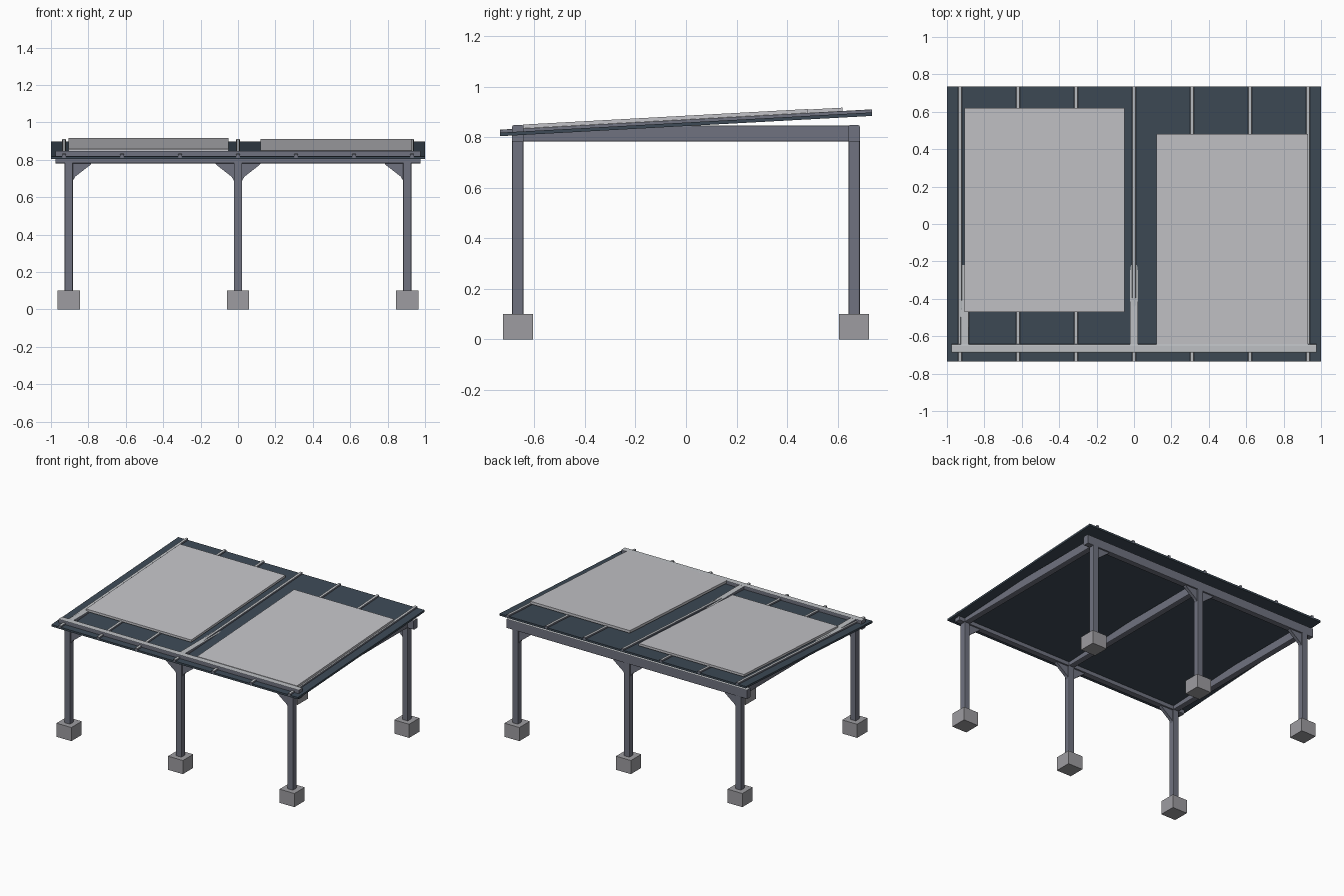
import bpy
import bmesh
from mathutils import Vector

if "Cube" in bpy.data.objects:
    bpy.data.objects.remove(bpy.data.objects["Cube"])


def material(name, colour):
    m = bpy.data.materials.new(name)
    m.use_nodes = True
    m.diffuse_color = (*colour, 1)
    bsdf = m.node_tree.nodes["Principled BSDF"]
    bsdf.inputs["Base Color"].default_value = (*colour, 1)
    bsdf.inputs["Roughness"].default_value = 0.7
    return m


steel = material("blue grey steel", (0.16, 0.17, 0.215))
pale = material("pale top coat", (0.51, 0.53, 0.55))
roof_mat = material("dark slate sheet", (0.047, 0.068, 0.092))
panel_mat = material("light grey panel", (0.55, 0.55, 0.58))
concrete = material("concrete", (0.34, 0.335, 0.355))

SLOPE = 0.0545
ROOF_MID = 0.858   # roof top surface height at y = 0


def finish(name, bm, mats):
    """Turn a bmesh into an object; a second material coats the upward faces."""
    bmesh.ops.recalc_face_normals(bm, faces=bm.faces)
    bm.normal_update()
    if len(mats) > 1:
        for f in bm.faces:
            f.material_index = int(f.normal.z > 0.6)
    mesh = bpy.data.meshes.new(name)
    bm.to_mesh(mesh)
    bm.free()
    for m in mats:
        mesh.materials.append(m)
    obj = bpy.data.objects.new(name, mesh)
    bpy.context.collection.objects.link(obj)
    return obj


def box(name, low, high, mats, bevel=0.0, sloped=False):
    """Box between two corners, optionally sheared along the roof pitch."""
    low, high = Vector(low), Vector(high)
    bm = bmesh.new()
    bmesh.ops.create_cube(bm, size=1)
    size, mid = high - low, (low + high) / 2
    for v in bm.verts:
        v.co = Vector(a * b for a, b in zip(v.co, size)) + mid
    if bevel:
        long_axis = max(range(3), key=lambda i: size[i])
        edges = [e for e in bm.edges
                 if abs((e.verts[0].co - e.verts[1].co)[long_axis]) > 0.01]
        bmesh.ops.bevel(bm, geom=edges, offset=bevel, segments=2,
                        profile=0.5, affect='EDGES')
    if sloped:
        for v in bm.verts:
            v.co.z += ROOF_MID + SLOPE * v.co.y
    return finish(name, bm, mats)


def gusset(name, x, y, side):
    """Corner plate between a post and the beam above it."""
    outline = [(0.02, 0.785), (0.125, 0.785), (0.115, 0.772),
               (0.035, 0.71), (0.02, 0.685)]
    bm = bmesh.new()
    face = bm.faces.new([bm.verts.new((x + side * dx, y - 0.012, z))
                         for dx, z in outline])
    ext = bmesh.ops.extrude_face_region(bm, geom=[face])
    new = [g for g in ext["geom"] if isinstance(g, bmesh.types.BMVert)]
    bmesh.ops.translate(bm, verts=new, vec=(0, 0.024, 0))
    return finish(name, bm, [steel])


# Footings, posts, gussets and long beams, one row at the front and one behind
R = 0.0225
columns = {"right": -0.905, "middle": 0.0, "left": 0.905}
for row, y in (("front", -0.665), ("back", 0.665)):
    for col, x in columns.items():
        tag = f"{row}_{col}"
        box(f"{tag}_footing", (x - 0.06, y - 0.06, 0),
            (x + 0.06, y + 0.06, 0.1), [concrete])
        box(f"{tag}_post", (x - R, y - R, 0.1), (x + R, y + R, 0.785),
            [steel], bevel=0.005)
        for side in (-1, 1):
            if abs(x + side * 0.1) < 0.9:
                gusset(f"{tag}_gusset", x, y, side)
    box(f"{row}_beam", (-0.975, y - R, 0.78), (0.975, y + R, 0.848),
        [steel, pale], bevel=0.006)

# Cross beams from front to back
for col, x in columns.items():
    box(f"{col}_cross_beam", (x - R, -0.68, 0.782), (x + R, 0.68, 0.846),
        [steel, pale], bevel=0.006)

# Pitched roof sheet
box("roof_sheet", (-1, -0.735, -0.014), (1, 0.735, 0), [roof_mat], sloped=True)

# Raised seams running down the roof
for i in range(-3, 4):
    x = i * 0.31
    box(f"roof_seam_{i + 4}", (x - 0.01, -0.736, -0.008),
        (x + 0.01, 0.736, 0.012), [steel, pale], bevel=0.004, sloped=True)

# Two flat panels lying on the seams
box("right_panel", (-0.905, -0.47, 0.008), (-0.05, 0.62, 0.025),
    [panel_mat], sloped=True)
box("left_panel", (0.12, -0.645, 0.008), (0.93, 0.48, 0.027),
    [panel_mat], sloped=True)
